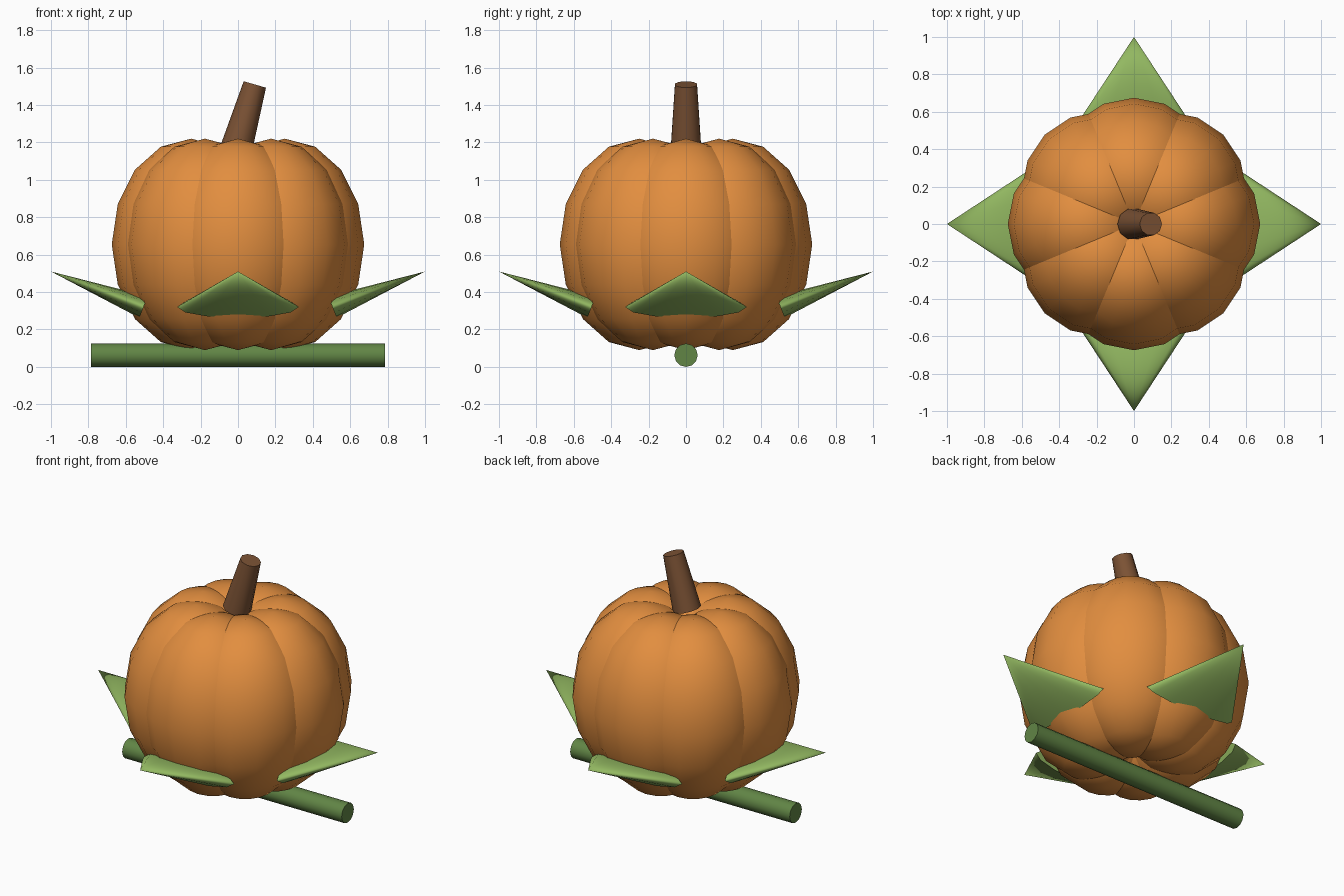
import bpy
import math
from mathutils import Vector

cube = bpy.data.objects.get("Cube")
if cube:
    bpy.data.objects.remove(cube, do_unlink=True)


def make_material(name, color):
    mat = bpy.data.materials.new(name)
    mat.use_nodes = True
    rgba = (*color, 1)
    mat.diffuse_color = rgba
    mat.node_tree.nodes["Principled BSDF"].inputs["Base Color"].default_value = rgba
    return mat


orange = make_material("pumpkin orange", (0.76, 0.27, 0.05))
brown = make_material("stem brown", (0.2, 0.085, 0.035))
leaf_green = make_material("leaf green", (0.29, 0.48, 0.12))
vine_green = make_material("vine green", (0.12, 0.235, 0.06))


def finish(name, mat):
    obj = bpy.context.object
    obj.name = name
    obj.data.materials.append(mat)
    bpy.ops.object.shade_smooth_by_angle(angle=math.radians(50))
    return obj


def tapered_rod(name, start, end, r_start, r_end, sides, mat, thickness=1.0):
    """Cone or cylinder from start to end; thickness flattens it vertically."""
    start, end = Vector(start), Vector(end)
    axis = end - start
    bpy.ops.mesh.primitive_cone_add(vertices=sides, radius1=r_start, radius2=r_end,
                                    depth=axis.length, location=(start + end) / 2)
    obj = bpy.context.object
    # local y points up as far as the axis allows
    obj.rotation_euler = axis.to_track_quat("Z", "Y").to_euler()
    obj.scale = (1, thickness, 1)
    return finish(name, mat)


# Pumpkin body: a ring of overlapping tall lobes
LOBES = 8
for i in range(LOBES):
    a = math.tau * i / LOBES
    bpy.ops.mesh.primitive_uv_sphere_add(
        segments=16, ring_count=8, radius=0.425,
        location=(0.25 * math.cos(a), 0.25 * math.sin(a), 0.655))
    bpy.context.object.scale.z = 1.33
    bpy.context.object.rotation_euler.z = a
    finish(f"pumpkin_lobe_{i + 1}", orange)

# Leaning stem
tapered_rod("stem", (-0.007, 0, 1.174), (0.09, 0, 1.51), 0.085, 0.062, 10, brown)

# Four flat pointed leaves
for i, side in enumerate(("left", "back", "right", "front")):
    a = math.tau * i / 4
    out = Vector((math.cos(a), math.sin(a), 0))
    tapered_rod(f"{side}_leaf", out * 0.505 + Vector((0, 0, 0.32)),
                out + Vector((0, 0, 0.51)), 0.325, 0, 12, leaf_green, thickness=0.19)

# Vine lying under the body
tapered_rod("vine", (-0.785, 0, 0.0625), (0.785, 0, 0.0625), 0.0625, 0.0625, 12, vine_green)
